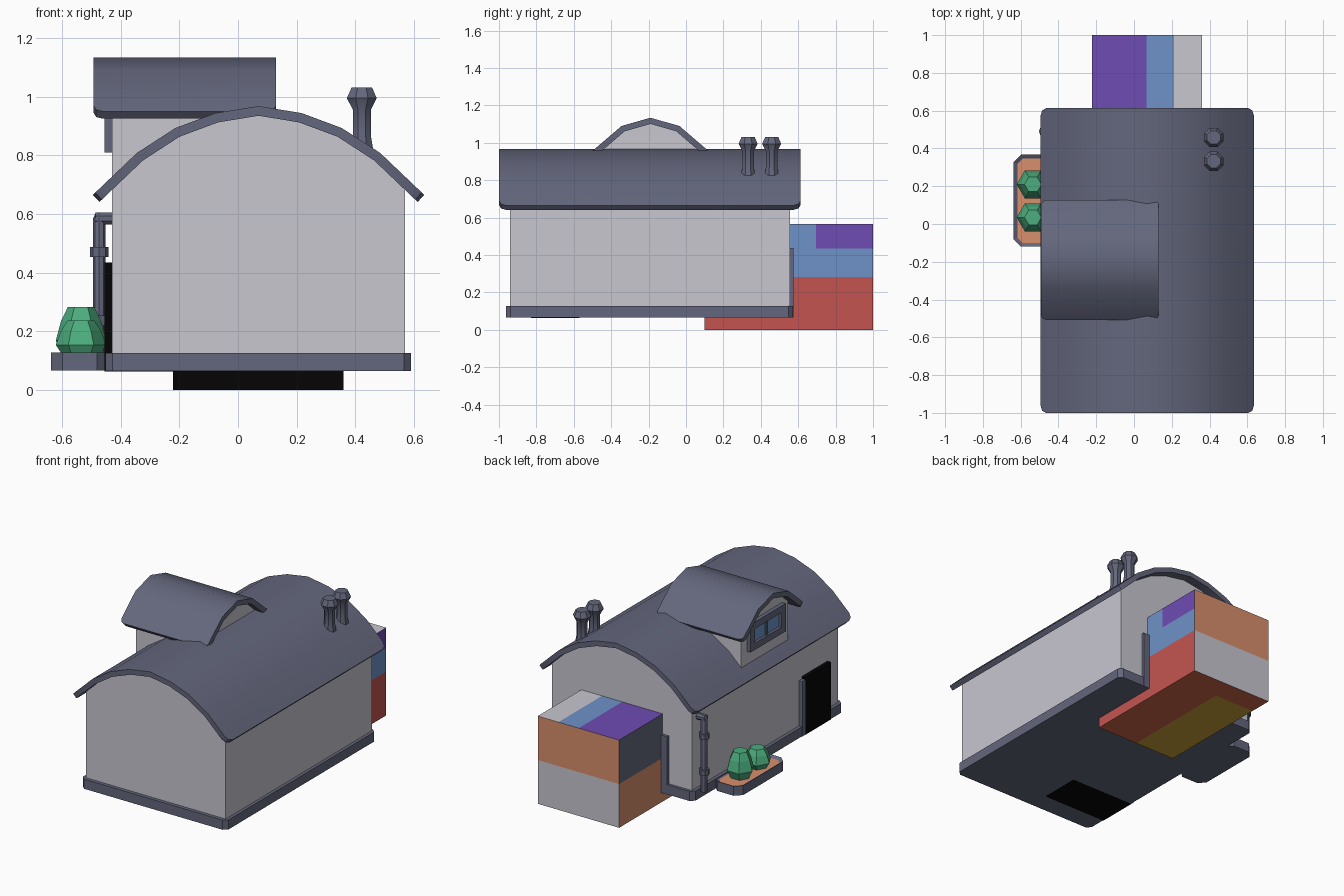
import bpy, bmesh, math
from mathutils import Vector

if "Cube" in bpy.data.objects:
    bpy.data.objects.remove(bpy.data.objects["Cube"])


def material(name, r, g, b):
    lin = [((c / 255 + 0.055) / 1.055) ** 2.4 if c > 10 else c / 255 / 12.92 for c in (r, g, b)]
    m = bpy.data.materials.new(name)
    m.diffuse_color = (*lin, 1)
    m.use_nodes = True
    m.node_tree.nodes["Principled BSDF"].inputs["Base Color"].default_value = m.diffuse_color
    return m


SLATE = material("slate", 100, 103, 125)
LIGHT = material("light_grey", 200, 199, 208)
GREEN = material("leaf_green", 76, 173, 126)
ORANGE = material("terracotta", 216, 143, 108)
RED = material("red", 196, 84, 80)
BLUE = material("blue", 110, 146, 200)
PURPLE = material("purple", 110, 76, 180)
BLACK = material("black", 5, 5, 5)
YELLOW = material("ochre", 202, 160, 59)
BRICK = material("brick", 202, 102, 70)


def finish(name, bm, mats, smooth=None):
    bmesh.ops.recalc_face_normals(bm, faces=bm.faces)
    me = bpy.data.meshes.new(name)
    bm.to_mesh(me)
    bm.free()
    for m in mats:
        me.materials.append(m)
    if smooth:
        me.shade_smooth()
        me.set_sharp_from_angle(angle=math.radians(smooth))
    ob = bpy.data.objects.new(name, me)
    bpy.context.collection.objects.link(ob)
    return ob


def prism_bm(pts, axis, a, b):
    """Extrude a 2D outline along an axis from a to b."""
    place = {"x": lambda u, v, t: (t, u, v), "y": lambda u, v, t: (u, t, v),
             "z": lambda u, v, t: (u, v, t)}[axis]
    bm = bmesh.new()
    lo = [bm.verts.new(place(u, v, a)) for u, v in pts]
    hi = [bm.verts.new(place(u, v, b)) for u, v in pts]
    n = len(pts)
    for i in range(n):
        j = (i + 1) % n
        bm.faces.new((lo[i], lo[j], hi[j], hi[i]))
    bm.faces.new(lo[::-1])
    bm.faces.new(hi)
    return bm, lo, hi


def prism(name, pts, axis, a, b, mat):
    return finish(name, prism_bm(pts, axis, a, b)[0], [mat])


def box(name, x0, x1, y0, y1, z0, z1, mat):
    return prism(name, [(x0, y0), (x1, y0), (x1, y1), (x0, y1)], "z", z0, z1, mat)


def chamfered(x0, x1, y0, y1, c):
    return [(x0 + c, y0), (x1 - c, y0), (x1, y0 + c), (x1, y1 - c),
            (x1 - c, y1), (x0 + c, y1), (x0, y1 - c), (x0, y0 + c)]


def offset(pts, d):
    """Shift an open arch outline inwards (down) by d."""
    out = []
    for i, p in enumerate(pts):
        q, r = Vector(pts[max(i - 1, 0)]), Vector(pts[min(i + 1, len(pts) - 1)])
        t = (r - q).normalized()
        out.append((p[0] + t.y * d, p[1] - t.x * d))
    return out


def arch(half, centre):
    """Mirror half an arch (distance from centre, height), listed from the peak."""
    return [(centre - d, z) for d, z in half[:0:-1]] + [(centre + d, z) for d, z in half]


def roof(name, pts, axis, a, b, thick, corner):
    n = len(pts)
    bm, lo, hi = prism_bm(pts + offset(pts, thick)[::-1], axis, a, b)
    ends = [bm.edges.get((r[i], r[j])) for r in (lo, hi) for i, j in ((n - 1, n), (2 * n - 1, 0))]
    bmesh.ops.bevel(bm, geom=ends, offset=corner, segments=2, profile=0.5, affect="EDGES")
    return finish(name, bm, [SLATE], 35)


def lathe(name, x, y, rings, sides, mat, smooth=None, turn=0):
    """Stack of rings (radius, height) around a vertical axis."""
    bm = bmesh.new()
    rows = [[bm.verts.new((x + r * math.cos(turn + 2 * math.pi * k / sides),
                           y + r * math.sin(turn + 2 * math.pi * k / sides), z))
             for k in range(sides)] for r, z in rings]
    for p, q in zip(rows, rows[1:]):
        for k in range(sides):
            j = (k + 1) % sides
            bm.faces.new((p[k], p[j], q[j], q[k]))
    bm.faces.new(rows[0][::-1])
    bm.faces.new(rows[-1])
    return finish(name, bm, [mat], smooth)


# Main house: arched roof and walls that fill it
MAIN = arch([(0, .968), (.147, .944), (.284, .893), (.415, .808), (.565, .665)], .07)
roof("main_roof", MAIN, "y", -1.0, .613, .033, .04)
fill = [p for p in offset(MAIN, .018) if abs(p[0] - .07) < .45]
prism("walls", [(.57, .1), (.57, .70)] + fill[::-1] + [(-.43, .70), (-.43, .1)],
      "y", -.94, .555, LIGHT)

# Dormer: small arched roof running across, gable wall and window
DORMER = arch([(0, 1.134), (.155, 1.09), (.318, .95)], -.19)
roof("dormer_roof", DORMER, "x", -.492, .13, .033, .03)
gable = [(-.43, .875), (-.345, 1.07), (-.19, 1.115), (-.035, 1.07), (.05, .875)]
gable = [(-.43, .70), (-.43, .985)] + gable[1:4] + [(.05, .985), (.05, .70)]
prism("dormer_wall", gable, "x", -.43, .08, LIGHT)
box("window_frame_bottom", -.455, -.425, -.37, -.01, .81, .853, SLATE)
box("window_frame_top", -.455, -.425, -.37, -.01, .947, .99, SLATE)
for name, y0, y1 in (("front", -.37, -.325), ("back", -.055, -.01)):
    box("window_frame_" + name, -.4551, -.425, y0, y1, .81, .99, SLATE)
box("window_mullion", -.446, -.425, -.2, -.18, .84, .96, SLATE)
box("window_glass", -.438, -.43, -.34, -.04, .84, .96, BLUE)

# Foundation slab and upright trims
prism("foundation", chamfered(-.452, .59, -.963, .573, .025), "z", .065, .127, SLATE)
for name, x in (("left", -.245), ("right", .382)):
    box("back_trim_" + name, x - .022, x + .022, .55, .5735, .065, .437, SLATE)
box("door_trim", -.455, -.425, -.57, -.54, .065, .42, SLATE)

# Dark doorway on the left side
box("doorway", -.4545, 0, -.83, -.57, .0635, .435, BLACK)

# Rear block with different colour patches on each side
bm, lo, hi = prism_bm([(-.222, .1), (.36, .1), (.36, 1), (-.222, 1)], "z", 0, .567)
for co, no in (((0, 0, .283), (0, 0, 1)), ((0, 0, .435), (0, 0, 1)), ((.067, 0, 0), (1, 0, 0)),
               ((.212, 0, 0), (1, 0, 0)), ((0, .695, 0), (0, 1, 0)), ((0, .85, 0), (0, 1, 0))):
    bmesh.ops.bisect_plane(bm, geom=bm.verts[:] + bm.edges[:] + bm.faces[:],
                           plane_co=co, plane_no=no)
BLOCK = [LIGHT, ORANGE, RED, BLUE, PURPLE, BLACK, YELLOW, BRICK, SLATE]
bmesh.ops.recalc_face_normals(bm, faces=bm.faces)
for f in bm.faces:
    c, n = f.calc_center_median(), f.normal
    if n.z > .5:
        m = PURPLE if c.x < .067 else BLUE if c.x < .212 else LIGHT
    elif n.z < -.5:
        m = YELLOW if c.x < .067 and c.y < .85 else BRICK
    elif n.x > .5:
        m = RED if c.z < .283 else PURPLE if c.y > .695 and c.z > .435 else BLUE
    elif n.x < -.5:
        m = ORANGE if c.z < .283 else SLATE
    else:
        m = BLACK if n.y < 0 else LIGHT if c.z < .283 else ORANGE
    f.material_index = BLOCK.index(m)
finish("rear_block", bm, BLOCK)

# Planter tray with sunken soil and two bushes
bm, lo, hi = prism_bm(chamfered(-.638, -.44, -.12, .367, .04), "z", .066, .128)
top = max(bm.faces, key=lambda f: f.calc_center_median().z)
bm.normal_update()
bmesh.ops.inset_region(bm, faces=[top], thickness=.022, depth=0)
bmesh.ops.translate(bm, verts=top.verts[:], vec=(0, 0, -.012))
top.material_index = 1
finish("planter", bm, [SLATE, ORANGE])
for name, y, h in (("back", .21, .168), ("front", .035, .122)):
    lathe("bush_" + name, -.535, y,
          [(.06, .115), (.086, .115 + h * .32), (.068, .115 + h * .72), (.045, .115 + h)], 6, GREEN)

# Drainpipe with collars and a bent top into the wall
lathe("drainpipe", -.473, .49, [(.021, .11), (.021, .585), (.012, .605)], 8, SLATE, 40)
lathe("pipe_collar_upper", -.473, .49, [(.031, .453), (.031, .487)], 8, SLATE, 40)
lathe("pipe_collar_lower", -.473, .49, [(.031, .22), (.031, .254)], 8, SLATE, 40)
elbow = [(.49 + .0215 * math.cos(math.pi * (k + .5) / 4), .585 + .0215 * math.sin(math.pi * (k + .5) / 4))
         for k in range(8)]
prism("pipe_elbow", elbow, "x", -.485, -.42, SLATE)

# Pair of chimneys
for name, y in (("front", .332), ("back", .458)):
    lathe("chimney_" + name, .422, y, [(.042, .82), (.033, .87), (.033, .955), (.055, .995),
                                       (.038, 1.031)], 8, SLATE, 35, math.pi / 8)
